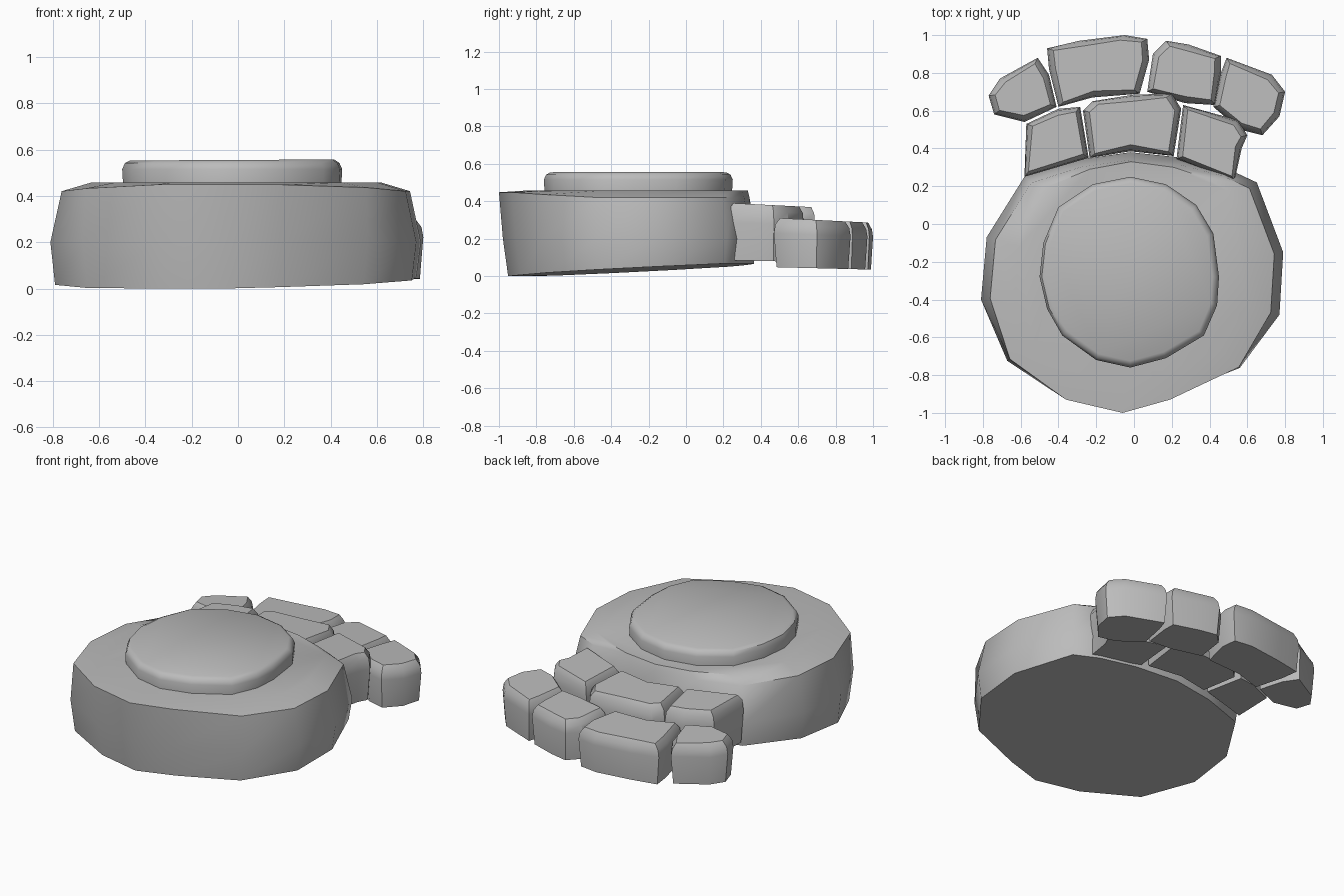
import bpy, bmesh, math
from mathutils import Vector

if "Cube" in bpy.data.objects:
    bpy.data.objects.remove(bpy.data.objects["Cube"])

stone_mat = bpy.data.materials.new("stone grey")
stone_mat.diffuse_color = (0.5, 0.5, 0.5, 1)
stone_mat.use_nodes = True
stone_mat.node_tree.nodes["Principled BSDF"].inputs["Base Color"].default_value = stone_mat.diffuse_color


def loft(name, rings, angle):
    """Closed solid through a stack of rings with equal point counts."""
    bm = bmesh.new()
    loops = [[bm.verts.new(p) for p in r] for r in rings]
    n = len(loops[0])
    for a, b in zip(loops, loops[1:]):
        for i in range(n):
            j = (i + 1) % n
            bm.faces.new((a[i], a[j], b[j], b[i]))
    bm.faces.new(loops[0][::-1])
    bm.faces.new(loops[-1])
    bmesh.ops.recalc_face_normals(bm, faces=bm.faces)
    me = bpy.data.meshes.new(name)
    bm.to_mesh(me)
    bm.free()
    me.materials.append(stone_mat)
    ob = bpy.data.objects.new(name, me)
    bpy.context.collection.objects.link(ob)
    bpy.ops.object.select_all(action='DESELECT')
    ob.select_set(True)
    bpy.context.view_layer.objects.active = ob
    bpy.ops.object.shade_smooth_by_angle(angle=math.radians(angle))
    return ob


def ring(outline, inset, height):
    """Outline pulled towards its middle; height is a function of x, y."""
    c = sum((Vector(p) for p in outline), Vector((0, 0))) / len(outline)
    out = []
    for p in outline:
        p = Vector(p)
        q = p + (c - p).normalized() * inset
        out.append((q.x, q.y, height(q.x, q.y)))
    return out


# Main slab: slightly leaning sides, rounded shoulder, underside rising to the back
slab = [(-0.06, -1.0), (0.19, -0.93), (0.57, -0.77), (0.77, -0.48), (0.79, -0.15),
        (0.65, 0.22), (0.50, 0.29), (0.27, 0.35), (-0.02, 0.38), (-0.30, 0.34),
        (-0.58, 0.25), (-0.78, -0.07), (-0.81, -0.40), (-0.68, -0.73), (-0.36, -0.93)]


def front(y):
    return min(1, max(0, (-y - 0.6) / 0.3))


def underside(x, y):
    return max(0, 0.05 * (y + 0.95) + 0.015 * x)


levels = [[], [], [], []]
for x, y in slab:
    f = front(y)
    specs = [(0.975 - 0.045 * f, None), (1 - 0.03 * f, 0.2),
             (0.94 + 0.06 * f, 0.42 + 0.028 * f), (0.78, 0.458)]
    for lev, (s, z) in zip(levels, specs):
        px, py = x * s, -0.3 + (y + 0.3) * s
        if y > 0.2 and s < 0.9:                 # top reaches far to the back
            py = y - 0.05
        lev.append((px, py, underside(px, py) if z is None else z))
loft("main_slab", levels, 45)

# Raised round plate on the slab
plate = [(-0.02, -0.76), (0.17, -0.71), (0.37, -0.59), (0.44, -0.43), (0.45, -0.28),
         (0.42, -0.05), (0.33, 0.10), (0.17, 0.21), (-0.02, 0.25), (-0.22, 0.21),
         (-0.40, 0.09), (-0.48, -0.10), (-0.50, -0.28), (-0.46, -0.45),
         (-0.38, -0.59), (-0.20, -0.72)]
loft("round_plate", [
    ring(plate, 0.005, lambda x, y: 0.43),
    ring(plate, 0.0, lambda x, y: 0.515),
    ring(plate, 0.012, lambda x, y: 0.542),
    ring(plate, 0.035, lambda x, y: 0.555 + 0.005 * x)], 40)


# Paving stones in two curved rows behind the slab
def paver(name, outline, top, bottom, y0):
    hi = lambda x, y: top - 0.05 * (y - y0)
    lo = lambda x, y: bottom - 0.025 * (y - y0)
    loft(name, [
        ring(outline, 0.015, lo),
        ring(outline, 0.0, lambda x, y: (hi(x, y) + lo(x, y)) / 2 + 0.05),
        ring(outline, 0.008, lambda x, y: hi(x, y) - 0.035),
        ring(outline, 0.035, hi)], 35)


inner = {
    "left": [(-0.58, 0.25), (-0.24, 0.35), (-0.285, 0.62), (-0.40, 0.61), (-0.57, 0.53)],
    "middle": [(-0.235, 0.35), (-0.02, 0.385), (0.21, 0.36), (0.25, 0.61), (0.20, 0.69),
               (0.0, 0.685), (-0.22, 0.65), (-0.27, 0.60)],
    "right": [(0.225, 0.345), (0.53, 0.22), (0.57, 0.40), (0.60, 0.47), (0.55, 0.55),
              (0.26, 0.63)],
}
outer = {
    "far_left": [(-0.74, 0.58), (-0.58, 0.54), (-0.41, 0.62), (-0.45, 0.79),
                 (-0.51, 0.88), (-0.71, 0.77), (-0.77, 0.68)],
    "left": [(-0.40, 0.62), (-0.22, 0.67), (0.03, 0.69), (0.08, 0.87), (0.07, 0.98),
             (-0.05, 1.0), (-0.29, 0.97), (-0.46, 0.93), (-0.45, 0.82)],
    "right": [(0.07, 0.70), (0.27, 0.64), (0.43, 0.63), (0.46, 0.80), (0.46, 0.89),
              (0.29, 0.95), (0.17, 0.97), (0.10, 0.90)],
    "far_right": [(0.42, 0.62), (0.56, 0.50), (0.68, 0.47), (0.77, 0.57), (0.80, 0.70),
                  (0.73, 0.79), (0.49, 0.88), (0.46, 0.80)],
}
for side, pts in inner.items():
    paver("inner_paver_" + side, pts, 0.39, 0.085, 0.25)
for side, pts in outer.items():
    paver("outer_paver_" + side, pts, 0.312, 0.048, 0.46)
